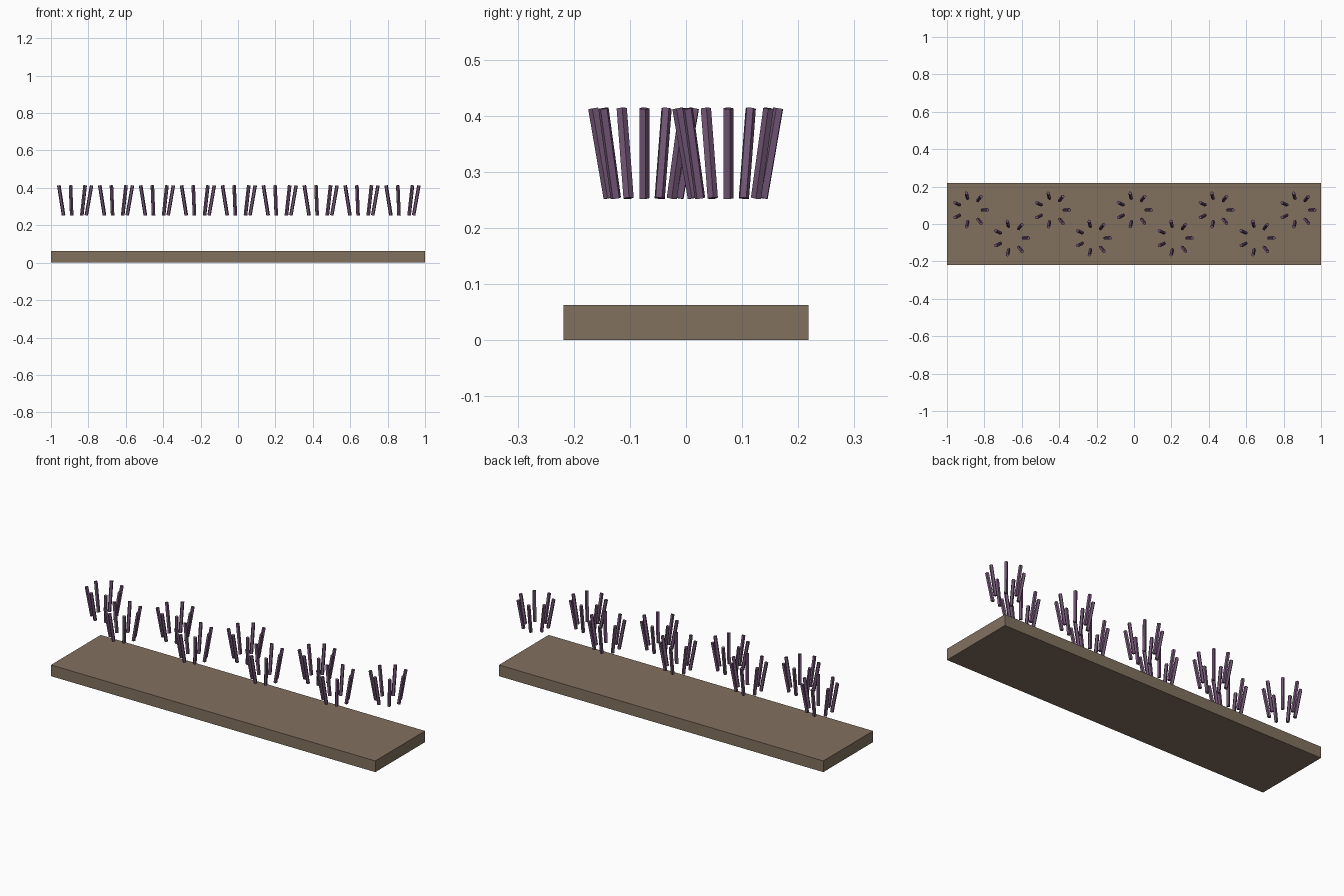
import bpy
import math
from mathutils import Vector

cube = bpy.data.objects.get("Cube")
if cube:
    bpy.data.objects.remove(cube, do_unlink=True)


def make_material(name, rgb):
    # 8-bit display colour to linear
    linear = [((c / 255 + 0.055) / 1.055) ** 2.4 for c in rgb] + [1.0]
    mat = bpy.data.materials.new(name)
    mat.use_nodes = True
    mat.diffuse_color = linear
    mat.node_tree.nodes["Principled BSDF"].inputs["Base Color"].default_value = linear
    return mat


soil_brown = make_material("soil brown", (130, 113, 95))
dusky_purple = make_material("dusky purple", (115, 86, 118))

# Flat planting bed
bpy.ops.mesh.primitive_cube_add(size=1, location=(0, 0, 0.03125))
bed = bpy.context.object
bed.name = "planting_bed"
bed.scale = (2, 0.4375, 0.0625)
bed.data.materials.append(soil_brown)

# One five-sided stalk whose mesh is shared by all the others
STALK_LENGTH = 0.1625
bpy.ops.mesh.primitive_cylinder_add(vertices=5, radius=0.0097, depth=STALK_LENGTH)
first_stalk = bpy.context.object
first_stalk.data.name = "stalk"
first_stalk.data.materials.append(dusky_purple)
stalk_mesh = first_stalk.data
bpy.data.objects.remove(first_stalk, do_unlink=True)

CLUMPS, STALKS = 9, 7
RING_RADIUS, LEAN, HEIGHT = 0.078, math.radians(10), 0.333

# Zigzag row of clumps, each a ring of stalks leaning outward
for clump in range(CLUMPS):
    centre = Vector((0.21875 * (clump - 4), 0.075 if clump % 2 == 0 else -0.075, HEIGHT))
    for i in range(STALKS):
        angle = math.tau * i / STALKS
        outward = Vector((math.cos(angle), math.sin(angle), 0))
        stalk = bpy.data.objects.new(f"clump_{clump + 1}_stalk_{i + 1}", stalk_mesh)
        stalk.location = centre + outward * RING_RADIUS
        # the inner turn points a mesh corner along the lean direction
        stalk.rotation_euler = (0, LEAN, angle)
        bpy.context.collection.objects.link(stalk)
